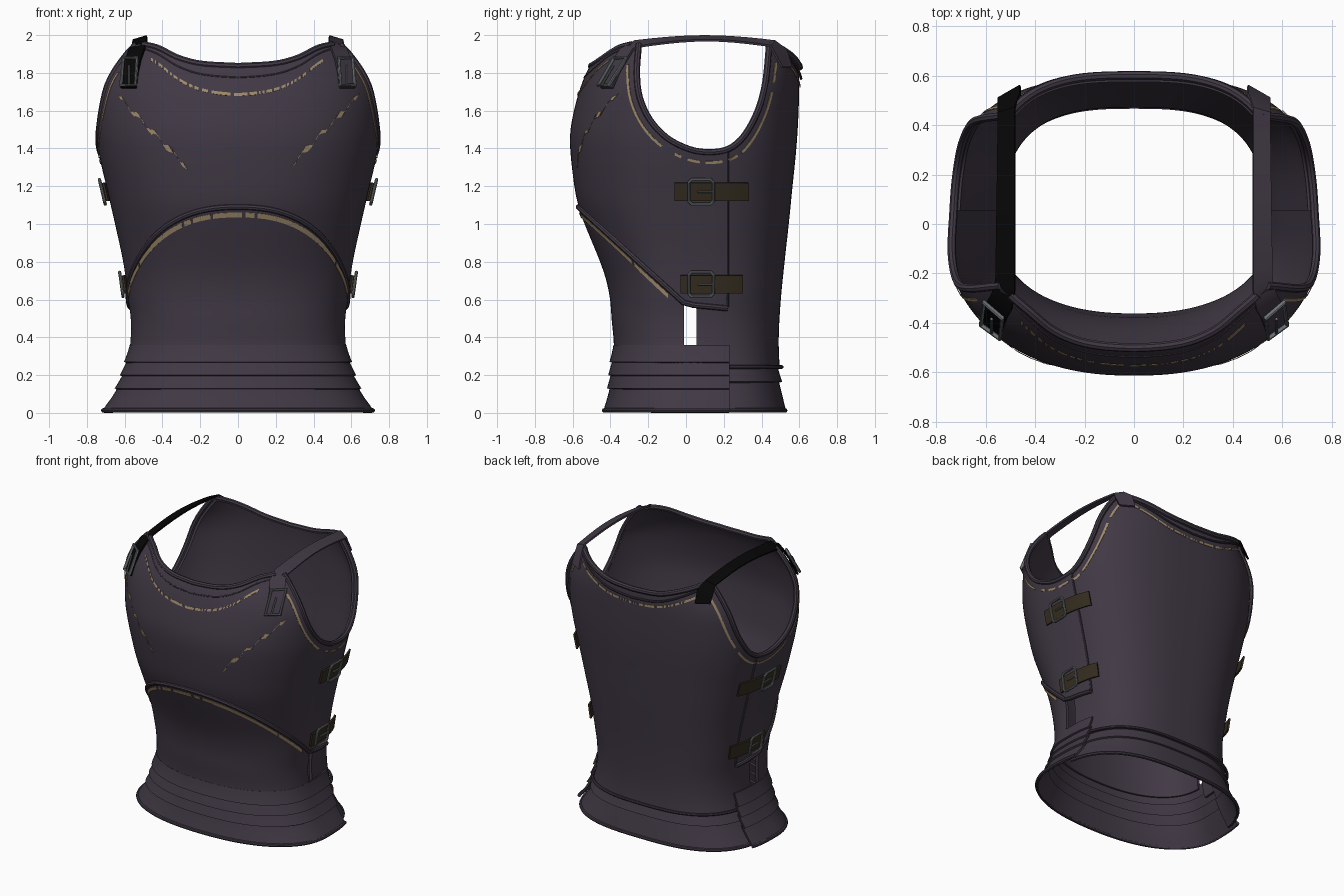
import bpy, bmesh, math, random
from mathutils import Vector

if "Cube" in bpy.data.objects:
    bpy.data.objects.remove(bpy.data.objects["Cube"])

random.seed(4)
PI = math.pi


def material(name, c):
    m = bpy.data.materials.new(name)
    m.diffuse_color = (*c, 1)
    m.use_nodes = True
    m.node_tree.nodes["Principled BSDF"].inputs["Base Color"].default_value = m.diffuse_color
    return m


PLATE = material("dark violet steel", (0.053, 0.041, 0.060))
GOLD = material("worn gold", (0.34, 0.25, 0.14))
LEATHER = material("brown leather", (0.036, 0.026, 0.014))
BLACK = material("black strap", (0.002, 0.002, 0.002))
STEEL = material("buckle steel", (0.15, 0.165, 0.17))


def tab(t, z):
    # smooth interpolation through a table
    z = min(max(z, t[0][0]), t[-1][0])
    i = max(k for k in range(len(t) - 1) if t[k][0] <= z)
    slope = lambda k: ((t[min(k + 1, len(t) - 1)][1] - t[max(k - 1, 0)][1]) /
                       (t[min(k + 1, len(t) - 1)][0] - t[max(k - 1, 0)][0]))
    h = t[i + 1][0] - t[i][0]
    u = (z - t[i][0]) / h
    return ((2*u**3 - 3*u*u + 1) * t[i][1] + (u**3 - 2*u*u + u) * h * slope(i)
            + (3*u*u - 2*u**3) * t[i + 1][1] + (u**3 - u*u) * h * slope(i + 1))


# Torso section: half width, front depth, back depth by height
WIDTH = [(0, .695), (.05, .667), (.1, .637), (.2, .595), (.3, .567), (.4, .556), (.5, .556), (.6, .57), (.8, .60),
         (1, .643), (1.2, .689), (1.35, .724), (1.5, .749), (1.7, .757), (1.8, .727), (1.9, .668), (1.97, .62)]
FRONT = [(0, .41), (.1, .392), (.2, .382), (.35, .37), (.5, .382), (.6, .39), (.7, .41), (.8, .443), (1, .525),
         (1.1, .562), (1.2, .583), (1.4, .605), (1.5, .603), (1.6, .585), (1.7, .558), (1.8, .52), (1.9, .46), (1.97, .40)]
BACK = [(0, .535), (.1, .522), (.25, .502), (.4, .497), (.6, .508), (.8, .528), (1, .55), (1.2, .57), (1.4, .59),
        (1.6, .602), (1.8, .604), (1.97, .583)]
PF, PB = 2.3, 2.8


def sx(y, z, off=0.0):
    b, p = (tab(FRONT, z) + off, PF) if y < 0 else (tab(BACK, z) + off, PB)
    return (tab(WIDTH, z) + off) * max(0, 1 - (abs(y) / b) ** p) ** (1 / p)


def sy(x, z, off=0.0, front=True):
    b, p = (-tab(FRONT, z) - off, PF) if front else (tab(BACK, z) + off, PB)
    return b * max(0, 1 - (abs(x) / (tab(WIDTH, z) + off)) ** p) ** (1 / p)


def point(z, s, yend, off=0.0, front=True):
    # s runs -1..1 over a plate which ends at y = yend on both sides
    a, f, b = tab(WIDTH, z) + off, tab(FRONT, z) + off, tab(BACK, z) + off
    pe = PI/2 - math.asin((-yend / f) ** (PF/2)) if yend < 0 else PI/2 + math.asin((yend / b) ** (PB/2))
    phi = abs(s) * pe if front else PI - abs(s) * (PI - pe)
    p = PF if phi < PI/2 else PB
    c = math.cos(phi)
    x = a * abs(math.sin(phi)) ** (2/p) * (1 if (s > 0) == front else -1)
    y = -f * c ** (2/p) if c > 0 else b * (-c) ** (2/p)
    return Vector((x, y, z))


def finish(ob, mat, cutters=()):
    bpy.context.scene.collection.objects.link(ob)
    for c in cutters:
        m = ob.modifiers.new("cut", "BOOLEAN")
        m.operation, m.object, m.solver = "DIFFERENCE", c, "EXACT"
    dg = bpy.context.evaluated_depsgraph_get()
    me = bpy.data.meshes.new_from_object(ob.evaluated_get(dg))
    name = ob.name
    bpy.data.objects.remove(ob)
    me.materials.clear()
    me.materials.append(mat)
    me.shade_smooth()
    me.set_sharp_from_angle(angle=math.radians(35))
    new = bpy.data.objects.new(name, me)
    new.name = name
    bpy.context.scene.collection.objects.link(new)
    return new


def sheet(name, rows, mat, thick, offset=-1, cutters=(), skip=0.0):
    # grid of points, thickened; some columns may be dropped for worn paint
    n, v = len(rows[0]), [p for r in rows for p in r]
    f = []
    for i in range(n - 1):
        if random.random() >= skip:
            f += [(j*n + i, j*n + i + 1, j*n + n + i + 1, j*n + n + i) for j in range(len(rows) - 1)]
    me = bpy.data.meshes.new(name)
    me.from_pydata(v, [], f)
    ob = bpy.data.objects.new(name, me)
    m = ob.modifiers.new("thickness", "SOLIDIFY")
    m.thickness, m.offset = thick, offset
    return finish(ob, mat, cutters)


def plate(name, yend, zlo, zhi, off=(0, 0), front=True, rows=40, thick=.02, cutters=()):
    cols = []
    for i in range(-44, 45):
        s = i / 44
        lo, hi = (q(s) if callable(q) else q for q in (zlo, zhi))
        cols.append([point(lo + (hi - lo) * j / rows, s, yend, off[0] + (off[1] - off[0]) * j / rows, front)
                     for j in range(rows + 1)])
    return sheet(name, list(zip(*cols)), PLATE, thick, cutters=cutters)


def tube(name, pts, r, mat=PLATE, cyclic=False):
    cu = bpy.data.curves.new(name, "CURVE")
    cu.dimensions, cu.bevel_depth, cu.bevel_resolution, cu.use_fill_caps = "3D", r, 2, True
    sp = cu.splines.new("POLY")
    sp.points.add(len(pts) - 1)
    for q, p in zip(sp.points, pts):
        q.co = (*p, 1)
    sp.use_cyclic_u = cyclic
    return finish(bpy.data.objects.new(name, cu), mat)


def prism(name, pts, vec):
    bm = bmesh.new()
    face = bm.faces.new([bm.verts.new(p) for p in pts])
    ext = bmesh.ops.extrude_face_region(bm, geom=[face])["geom"]
    bmesh.ops.translate(bm, vec=vec, verts=[e for e in ext if isinstance(e, bmesh.types.BMVert)])
    bmesh.ops.recalc_face_normals(bm, faces=bm.faces)
    me = bpy.data.meshes.new(name)
    bm.to_mesh(me)
    ob = bpy.data.objects.new(name, me)
    bpy.context.scene.collection.objects.link(ob)
    ob.hide_render = True
    return ob


def flip(p, s):
    return (p[0] * s, p[1], p[2])


# Armhole outline (y, z) and necklines (x, z)
A = [(-.25, 1.95), (-.26, 1.8), (-.245, 1.67), (-.19, 1.55), (-.1, 1.455), (.02, 1.395), (.13, 1.38), (.23, 1.4),
     (.31, 1.47), (.38, 1.6), (.42, 1.75), (.44, 1.95)]
ks = [k / 4 for k in range(4 * len(A) - 3)]
ARM = [(tab([(i, a[0]) for i, a in enumerate(A)], k), tab([(i, a[1]) for i, a in enumerate(A)], k)) for k in ks]
NECK_F = [(0, 1.835), (.2, 1.848), (.32, 1.88), (.42, 1.93), (.5, 1.95)]
NECK_B = [(0, 1.83), (.2, 1.845), (.35, 1.89), (.5, 1.95)]
XS = [i / 40 for i in range(-20, 21)]
arm_cut = prism("armhole_cutter", [(-2, y, z) for y, z in ARM + [(.44, 2.3), (-.25, 2.3)]], (4, 0, 0))


def arch(yend):
    # arched waist edge, straight when seen from the side
    def f(s):
        z = .8
        for _ in range(25):
            y = point(z, s, yend).y
            z = .5 * (z + (1.1 - (y + .57) * .92 if y < 0 else .575 - .1 * y))
        return z
    return f


def neck(nk, yend, front):
    # top edge following the neckline
    def f(s):
        z = 1.9
        for _ in range(25):
            z = .5 * (z + tab(nk, abs(point(z, s, yend, 0, front).x)))
        return z
    return f


# Main plates
plate("breastplate", .22, arch(.22), neck(NECK_F, .22, True), (.008, .008), cutters=(arm_cut,))
plate("backplate", .055, .24, neck(NECK_B, .055, False), (-.006, -.006), False, cutters=(arm_cut,))
plate("belly_plate", -.01, .33, arch(-.01), (.012, .012), rows=24)

# Skirt lames
for i, (lo, hi) in enumerate([(.008, .145), (.13, .215), (.2, .285), (.27, .36)]):
    plate(f"front_skirt_lame_{i+1}", .23, lo, hi, (.03, .014), rows=4, thick=.014)
for i, (lo, hi) in enumerate([(.008, .18), (.165, .27)]):
    plate(f"back_skirt_lame_{i+1}", .16, lo, hi, (-.004, -.022), False, rows=4, thick=.012)

# Rolled edges
SS = [i / 40 for i in range(-40, 41)]
tube("front_skirt_roll", [point(.013, s, .23, .026) for s in SS], .012)
tube("back_skirt_roll", [point(.013, s, .16, -.008, False) for s in SS], .012)
tube("backplate_flange", [point(.243, s, .23, .004, False) for s in SS], .01)
af, ab = arch(.22), arch(-.01)
tube("arch_roll", [point(af(s), s, .22, .01) for s in SS], .015)
for fr, nk, nm in ((True, NECK_F, "front"), (False, NECK_B, "back")):
    tube(nm + "_neck_roll", [(x, sy(x, tab(nk, abs(x)), 0, fr), tab(nk, abs(x))) for x in XS], .018)
    tube(nm + "_neck_ridge", [(x, sy(x, z, .004, fr), z) for x in XS
                              for z in [tab(nk, abs(x)) - .06 + .16 * x * x]], .007)
for s in (1, -1):
    tube("armhole_roll", [flip((sx(y, z, 0), y, z), s) for y, z in ARM], .017)
    tube("side_seam_edge", [flip((sx(.22, z, .004), .22, z), s) for z in [.56 + .82 * k / 20 for k in range(21)]], .007)

# Worn gold lines
G = [i / 80 for i in range(-72, 73)]
sheet("arch_gold_line", [[point(ab(s) - d, s, -.01, .015) for s in G if abs(s) < .89] for d in (.054, .028)],
      GOLD, .003, 1, skip=.06)
for fr, nk, d0, nm in ((True, NECK_F, .15, "front"), (False, NECK_B, .1, "back")):
    sheet(nm + "_neck_gold_line", [[(x, sy(x, z, .012 if fr else -.002, fr), z) for x in [k / 100 for k in range(-46, 47)]
          for z in [tab(nk, abs(x)) - d0 + (d0 - .07) * (x / .46) ** 2 + d]] for d in (-.008, .008)], GOLD, .003, 0, skip=.3)
for s in (1, -1):
    rows = [[flip((sx(y, z, .012 if y < .22 else -.003), y, z), s)
             for y, z in [(.1 + (q[0] - .1) * k, 1.78 + (q[1] - 1.78) * k) for q in ARM] if z < 1.86]
            for k in (1.12, 1.155)]
    n = min(len(r) for r in rows)
    sheet("armhole_gold_line", [r[:n] for r in rows], GOLD, .003, 0, skip=.22)
    top, bot = [], []
    for k in range(29):
        t = k / 28
        x, z = .63 - .35 * t, 1.67 - .36 * t + .014 * math.sin(t * 25)
        w = random.uniform(.008, .022)
        top.append(flip((x + w*.6, sy(x + w*.6, z + w, .012), z + w), s))
        bot.append(flip((x - w*.6, sy(x - w*.6, z - w, .012), z - w), s))
    sheet("chest_gold_flourish", [bot, top], GOLD, .003, 0, skip=.12)

# Side straps with buckles
for s in (1, -1):
    for zc, y0, y1, yb in ((1.17, -.06, .33, .08), (.68, -.03, .30, .08)):
        ys = [y0 + (y1 - y0) * k / 12 for k in range(13)]
        sheet("side_strap", [[flip((sx(y, z, .022), y, z), s) for y in ys] for z in (zc - .048, zc + .048)],
              LEATHER, .012, 0)
        q = [(-.065, -.05), (-.05, -.065), (.05, -.065), (.065, -.05), (.065, .05), (.05, .065), (-.05, .065), (-.065, .05)]
        tube("side_buckle", [flip((sx(yb, zc + c, .037), yb + b, zc + c), s) for b, c in q], .009, STEEL, True)
        tube("side_buckle_prong", [flip((sx(yb, zc, .039), yb + b, zc), s) for b in (-.02, .065)], .006, STEEL)

# Shoulder straps with buckles
for s in (1, -1):
    inn, out = [], []
    for z, xi, xo in ((1.72, .54, .62), (1.8, .53, .612), (1.87, .515, .595), (1.925, .495, .575)):
        inn.append(flip((xi, sy(xi, z, .024), z), s))
        out.append(flip((xo, sy(xo, z, .024), z), s))
    for k in range(11):
        t = k / 10
        h = math.sin(PI * t)
        inn.append(flip((.482, -.27 + .74 * t, 1.968 + .026 * h), s))
        out.append(flip((.56 - .01 * t, -.23 + .68 * t, 1.942 + .03 * h), s))
    for z in (1.925, 1.83):
        inn.append(flip((.46, sy(.46, z, .024, False), z), s))
        out.append(flip((.55, sy(.55, z, .024, False), z), s))
    sheet("shoulder_strap", [inn, out], PLATE if s > 0 else BLACK, .012, 0)
    q = [(.543, 1.735), (.62, 1.735), (.608, 1.88), (.534, 1.88)]
    tube("shoulder_buckle", [flip((x, sy(x, z, .042), z), s) for x, z in q], .01, STEEL, True)
    tube("shoulder_buckle_prong", [flip((.577, sy(.577, z, .044), z), s) for z in (1.74, 1.84)], .006, STEEL)

# The cutter is no longer needed
bpy.data.objects.remove(arm_cut)
